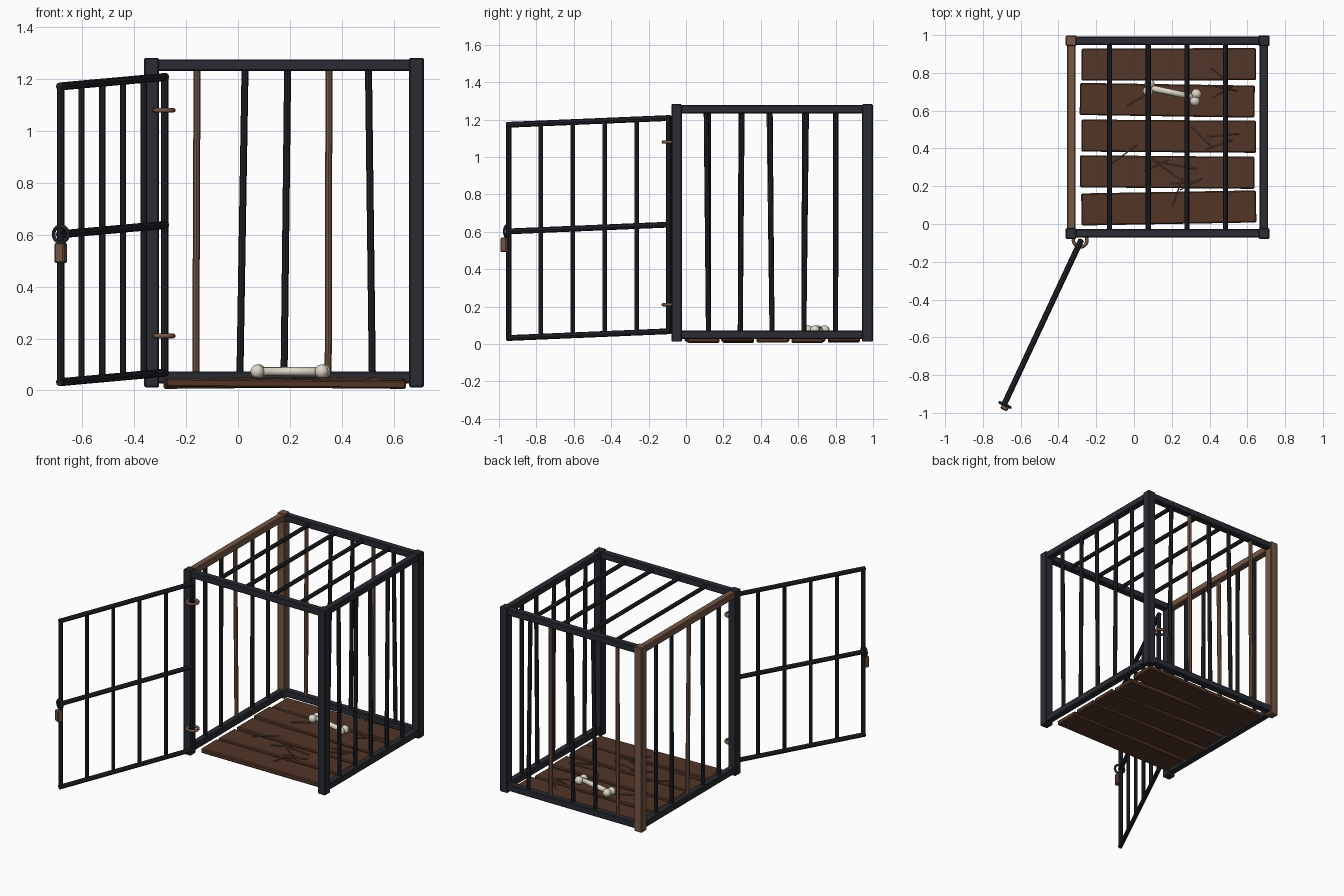
import bpy
import bmesh
from math import cos, sin, radians, pi
from mathutils import Vector, Matrix

cube = bpy.data.objects.get("Cube")
if cube:
    bpy.data.objects.remove(cube, do_unlink=True)


def material(name, rgb):
    m = bpy.data.materials.new(name)
    m.use_nodes = True
    m.diffuse_color = (*rgb, 1)
    m.node_tree.nodes["Principled BSDF"].inputs["Base Color"].default_value = (*rgb, 1)
    return m


iron = material("dark iron", (0.024, 0.025, 0.033))
black = material("black iron", (0.016, 0.017, 0.023))
rust = material("rusty iron", (0.18, 0.095, 0.06))
wood = material("dark wood", (0.085, 0.036, 0.021))
straw_mat = material("straw", (0.2, 0.1, 0.065))
bone_mat = material("bone", (0.72, 0.68, 0.57))


def finish(name, bm, mat, smooth=False):
    mesh = bpy.data.meshes.new(name)
    for f in bm.faces:
        f.smooth = smooth
    bm.to_mesh(mesh)
    bm.free()
    mesh.materials.append(mat)
    ob = bpy.data.objects.new(name, mesh)
    bpy.context.collection.objects.link(ob)
    return ob


def box(name, centre, size, mat, turn=(0, 0, 0), bevel=0.005):
    bm = bmesh.new()
    bmesh.ops.create_cube(bm, size=1, matrix=Matrix.Diagonal((*size, 1)))
    bmesh.ops.bevel(bm, geom=bm.edges[:], offset=bevel, segments=1, affect='EDGES')
    ob = finish(name, bm, mat)
    ob.location = centre
    ob.rotation_euler = [radians(a) for a in turn]
    return ob


def rod(name, a, b, r, mat, sides=8, smooth=False):
    a, b = Vector(a), Vector(b)
    d = b - a
    place = Matrix.Translation((a + b) / 2) @ d.to_track_quat('Z', 'Y').to_matrix().to_4x4()
    bm = bmesh.new()
    bmesh.ops.create_cone(bm, cap_ends=True, segments=sides, radius1=r, radius2=r,
                          depth=d.length, matrix=place)
    return finish(name, bm, mat, smooth)


def ring(name, centre, major, minor, mat, turn=(0, 0, 0)):
    bpy.ops.mesh.primitive_torus_add(major_segments=20, minor_segments=8, location=centre,
                                     rotation=[radians(a) for a in turn],
                                     major_radius=major, minor_radius=minor)
    ob = bpy.context.object
    ob.name = name
    ob.data.materials.append(mat)
    bpy.ops.object.shade_smooth_by_angle(angle=radians(50))


# Frame: corner posts and rails, open at the front sill
X0, X1, Y0, Y1 = -0.333, 0.688, -0.05, 0.97
XM, YM = (X0 + X1) / 2, (Y0 + Y1) / 2
LOW, HIGH = 0.05, 1.254
for x, side in ((X0, "right"), (X1, "left")):
    for y, end in ((Y0, "front"), (Y1, "back")):
        rusty = side == "right" and end == "back"
        box(f"{end}_{side}_post", (x, y, 0.647), (0.057, 0.057, 1.27), rust if rusty else iron)
    box(f"{side}_top_rail", (x, YM, HIGH), (0.045, Y1 - Y0, 0.045),
        rust if side == "right" else iron)
    box(f"{side}_bottom_rail", (x, YM, LOW), (0.045, Y1 - Y0, 0.045), iron)
for y, z, name in ((Y0, HIGH, "front_top_rail"), (Y1, HIGH, "back_top_rail"),
                   (Y1, LOW, "back_bottom_rail")):
    box(name, (XM, y, z), (X1 - X0, 0.045, 0.045), iron)

# Wall bars, slightly bent out of true at the top
back_lean = (0.005, 0.02, 0.014, 0.003, -0.015)
left_lean = (-0.012, 0.01, -0.01, 0.014, 0)
right_lean = (0, 0.004, -0.016, 0.004, 0.002)
for i in range(5):
    t = (i + 1) / 6
    x, y = X0 + t * (X1 - X0), Y0 + t * (Y1 - Y0)
    rod("back_bar", (x, Y1, LOW), (x + back_lean[i], Y1, HIGH), 0.0135,
        rust if i in (0, 3) else black)
    rod("left_bar", (X1, y, LOW), (X1, y + left_lean[i], HIGH), 0.0135, black)
    rod("right_bar", (X0, y, LOW), (X0, y + right_lean[i], HIGH), 0.0135,
        rust if i == 2 else black)

# Roof bars
for i in range(1, 5):
    x = X0 + i * (X1 - X0) / 5
    rod("roof_bar", (x, Y0, HIGH), (x, Y1, HIGH), 0.0135, black)

# Floor planks, laid a little unevenly
for i, (yaw, roll) in enumerate(((1.0, 0.5), (-0.5, -0.5), (-0.4, 0.3), (-0.9, 0.5), (0.2, -0.4))):
    box("floor_plank", (0.18 + 0.004 * (-1) ** i, 0.085 + 0.19 * i, 0.026),
        (0.925, 0.17, 0.032), wood, (0, roll, yaw), 0.006)

# Door: swung open and sagging toward its free edge
HINGE, FREE = Vector((-0.283, -0.092, 0)), Vector((-0.684, -0.948, -0.036))


def door_point(t, z):
    return HINGE.lerp(FREE, t) + Vector((0, 0, z))


for i in range(6):
    edge = i in (0, 5)
    rod("door_upright" if edge else "door_bar", door_point(i / 5, 0.068),
        door_point(i / 5, 1.208), 0.0145 if edge else 0.012, black)
for z in (0.068, 0.638, 1.208):
    rod("door_rail", door_point(-0.01, z), door_point(1.01, z), 0.0155, black)
for z in (0.21, 1.08):
    ring("hinge_ring", (-0.285, -0.086, z), 0.036, 0.009, rust)

# Padlock on the free edge
ring("padlock_shackle", (-0.683, -0.958, 0.602), 0.031, 0.0075, black, (90, 0, -25))
box("padlock_body", (-0.683, -0.968, 0.53), (0.04, 0.036, 0.078), rust, (0, 0, -25))

# Bone lying on the floor
ends = Vector((0.078, 0.722, 0.073)), Vector((0.326, 0.67, 0.073))
rod("bone_shaft", *ends, 0.0165, bone_mat, 12, True)
bpy.ops.object.select_all(action='DESELECT')
axis = (ends[1] - ends[0]).normalized()
across = Vector((-axis.y, axis.x, 0))
for end in ends:
    for s in (-1, 1):
        bm = bmesh.new()
        bmesh.ops.create_uvsphere(bm, u_segments=14, v_segments=10, radius=0.027,
                                  matrix=Matrix.Translation(end + across * s * 0.019))
        finish("bone_knob", bm, bone_mat, True)

# Loose straw: x, y, direction in degrees, length
straws = ((0.47, 0.72, -12, 0.16), (0.44, 0.8, -38, 0.08), (0.47, 0.7, 30, 0.12),
          (0.02, 0.66, 30, 0.13), (0.36, 0.46, -45, 0.16), (0.47, 0.47, 5, 0.17),
          (0.45, 0.42, 20, 0.15), (-0.05, 0.37, 36, 0.16), (0.12, 0.31, 25, 0.14),
          (0.17, 0.29, -36, 0.18), (0.23, 0.31, -10, 0.22), (0.27, 0.22, 5, 0.15),
          (0.23, 0.17, 70, 0.16), (0.3, 0.21, 28, 0.13))
for x, y, angle, length in straws:
    a = radians(angle)
    half = Vector((cos(a), sin(a), 0.02)) * length / 2
    mid = Vector((x, y, 0.047))
    rod("straw", mid - half, mid + half, 0.0035, straw_mat, 5)
